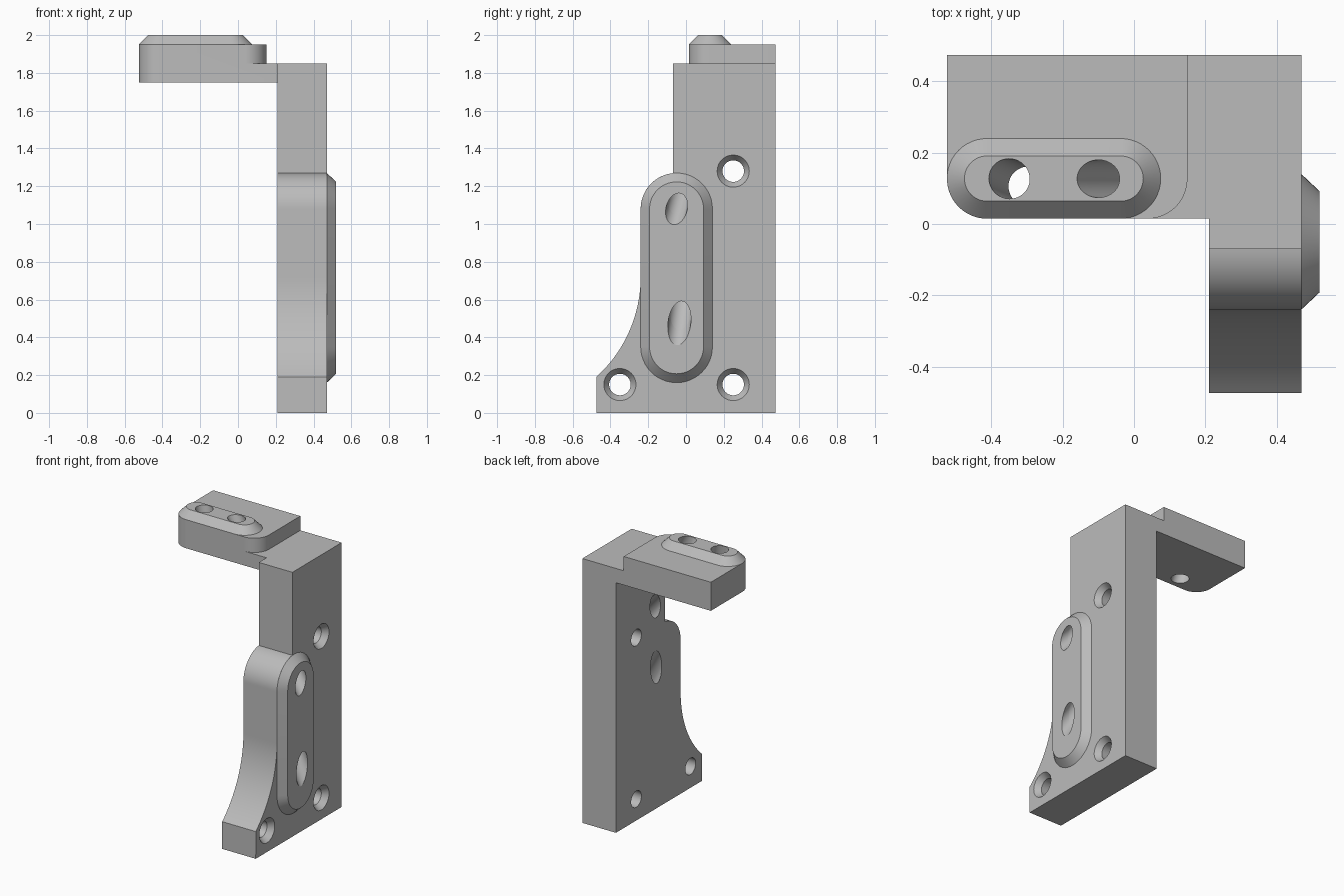
import bpy
import bmesh
from math import cos, sin, radians
from mathutils import Vector

cube = bpy.data.objects.get("Cube")
if cube:
    bpy.data.objects.remove(cube, do_unlink=True)

grey = bpy.data.materials.new("satin grey")
grey.use_nodes = True
colour = (0.5, 0.5, 0.5, 1)
grey.diffuse_color = colour
grey.node_tree.nodes["Principled BSDF"].inputs["Base Color"].default_value = colour


def arc(cx, cy, r, start, end, steps=24):
    angles = [radians(start + (end - start) * i / steps) for i in range(steps + 1)]
    return [(cx + r * cos(a), cy + r * sin(a)) for a in angles]


def on_x(p, h):
    return (h, p[0], p[1])


def on_z(p, h):
    return (p[0], p[1], h)


def loft(name, place, layers):
    """Solid through matching outlines, each given with its height along the axis."""
    bm = bmesh.new()
    rings = [[bm.verts.new(place(p, h)) for p in outline] for outline, h in layers]
    n = len(rings[0])
    for low, high in zip(rings, rings[1:]):
        for i in range(n):
            j = (i + 1) % n
            bm.faces.new((low[i], low[j], high[j], high[i]))
    bm.faces.new(rings[0][::-1])
    bm.faces.new(rings[-1])
    bmesh.ops.recalc_face_normals(bm, faces=bm.faces)
    mesh = bpy.data.meshes.new(name)
    bm.to_mesh(mesh)
    bm.free()
    mesh.materials.append(grey)
    obj = bpy.data.objects.new(name, mesh)
    bpy.context.collection.objects.link(obj)
    return obj


def drill(start, end, r):
    """Slanted round cutter running a little past both points."""
    a, b = Vector(start), Vector(end)
    step = b - a
    bpy.ops.mesh.primitive_cylinder_add(vertices=48, radius=r, depth=step.length * 1.7,
                                        location=(a + b) / 2)
    obj = bpy.context.object
    obj.rotation_euler = step.to_track_quat("Z", "Y").to_euler()
    obj.name = "drill_cutter"
    obj.hide_render = True
    obj.data.materials.append(grey)
    return obj


def finish(obj, cutters):
    bpy.ops.object.select_all(action="DESELECT")
    obj.select_set(True)
    bpy.context.view_layer.objects.active = obj
    for cutter in cutters:
        mod = obj.modifiers.new("cut", "BOOLEAN")
        mod.operation = "DIFFERENCE"
        mod.solver = "EXACT"
        mod.object = cutter
        bpy.ops.object.modifier_apply(modifier=mod.name)
    bpy.ops.object.shade_smooth_by_angle(angle=radians(25))


# Upright plate with rounded shoulder and concave flank
IN, OUT = 0.21, 0.47
outline = [(-0.475, 0), (0.475, 0), (0.475, 1.85), (-0.07, 1.85)]
outline += arc(-0.05, 1.08, 0.19, 96, 180)
outline += arc(-0.955, 0.72, 0.715, 0, -47.8)
plate = loft("upright_plate", on_x, [(outline, IN), (outline, OUT)])


# Chamfered pads with round ends
def upright_slot(r):
    return arc(-0.05, 1.08, r, 0, 180) + arc(-0.05, 0.35, r, 180, 360)


def level_slot(r):
    return arc(-0.0375, 0.1275, r, -90, 90) + arc(-0.4125, 0.1275, r, 90, 270)


side_pad = loft("side_pad", on_x, [(upright_slot(0.19), OUT), (upright_slot(0.143), 0.52)])
top_pad = loft("top_pad", on_z, [(level_slot(0.1125), 1.95), (level_slot(0.0635), 2.0)])

# Top arm, stepped down where it meets the plate
outline = [(0.21, 0.015), (0.21, 0.475), (-0.525, 0.475)]
outline += arc(-0.4125, 0.1275, 0.1125, 180, 270)
arm = loft("top_arm", on_z, [(outline, 1.75), (outline, 1.95)])
step = arc(0.0375, 0.1275, 0.1125, -90, 0)
step += [(0.15, 0.6), (0.3, 0.6), (0.3, -0.1), (0.0375, -0.1)]
notch = loft("notch_cutter", on_z, [(step, 1.85), (step, 2.1)])

# Countersunk mounting holes
mounts = []
for y, z in ((0.25, 1.28), (0.25, 0.15), (-0.35, 0.15)):
    layers = [(arc(y, z, r, 0, 352.5, 47), x)
              for r, x in ((0.057, 0.1), (0.057, 0.43), (0.085, OUT), (0.085, 0.6))]
    mounts.append(loft("mount_cutter", on_x, layers))

# Slanted guide holes
side_drills = [drill((0.52, -0.05, 1.08), (IN, 0.04, 1.42), 0.056),
               drill((0.52, -0.035, 0.475), (IN, 0.03, 0.99), 0.06)]
top_drills = [drill((-0.35, 0.127, 2.0), (-0.295, 0.105, 1.75), 0.056),
              drill((-0.10, 0.127, 2.0), (0.03, 0.127, 1.75), 0.053)]

finish(plate, mounts + side_drills)
finish(side_pad, side_drills)
finish(arm, [notch] + top_drills)
finish(top_pad, top_drills)
for cutter in mounts + side_drills + top_drills + [notch]:
    bpy.data.objects.remove(cutter, do_unlink=True)
